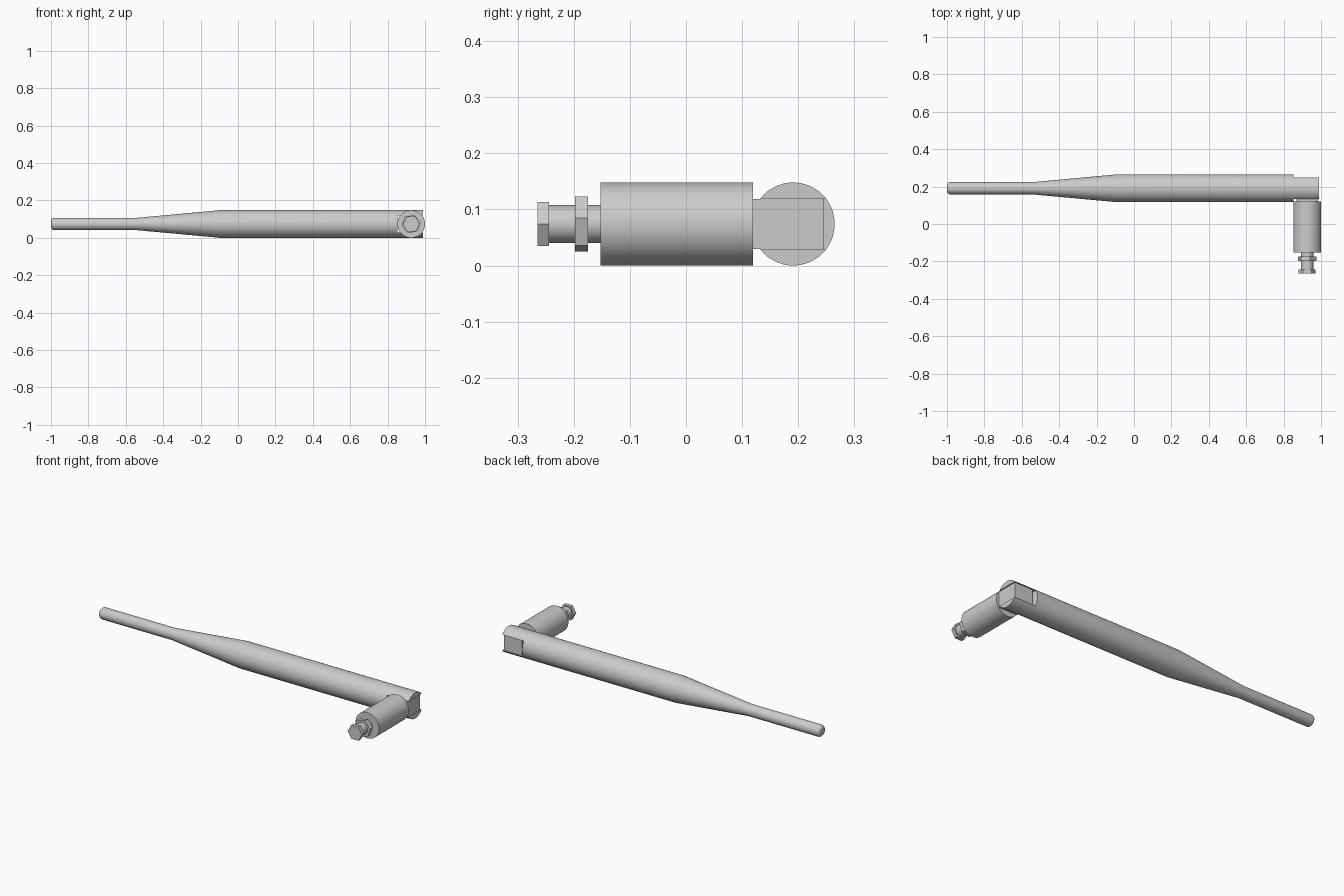
import bpy, bmesh
from math import pi, cos, sin, radians
from mathutils import Matrix

if "Cube" in bpy.data.objects:
    bpy.data.objects.remove(bpy.data.objects["Cube"])

AXIS_Y, AXIS_Z = 0.191, 0.074     # antenna axis runs along x
HINGE_X = 0.926                   # connector axis runs along -y
R = 0.074                         # main radius
TO_X = Matrix(((0, 0, 1), (1, 0, 0), (0, 1, 0))).to_4x4()    # profile axis -> +x
TO_Y = Matrix(((1, 0, 0), (0, 0, -1), (0, 1, 0))).to_4x4()   # profile axis -> -y


def finish(name, bm, smooth=True):
    bmesh.ops.recalc_face_normals(bm, faces=bm.faces)
    mesh = bpy.data.meshes.new(name)
    bm.to_mesh(mesh)
    bm.free()
    obj = bpy.data.objects.new(name, mesh)
    bpy.context.collection.objects.link(obj)
    if smooth:
        shade(obj)
    return obj


def shade(obj):
    bpy.ops.object.select_all(action='DESELECT')
    obj.select_set(True)
    bpy.context.view_layer.objects.active = obj
    bpy.ops.object.shade_smooth_by_angle(angle=radians(25))


def turned(name, profile, matrix, sides=64, start=0.0, smooth=True):
    """Capped solid of revolution from (position, radius) pairs."""
    bm = bmesh.new()
    rings = []
    for t, r in profile:
        angles = [start + 2 * pi * i / sides for i in range(sides)]
        rings.append([bm.verts.new((r * cos(a), r * sin(a), t)) for a in angles])
    for a, b in zip(rings, rings[1:]):
        for i in range(sides):
            j = (i + 1) % sides
            bm.faces.new((a[i], a[j], b[j], b[i]))
    bm.faces.new(rings[0])
    bm.faces.new(rings[-1])
    bm.transform(matrix)
    return finish(name, bm, smooth)


def box(name, lo, hi):
    bm = bmesh.new()
    bmesh.ops.create_cube(bm, size=1)
    size = [h - l for l, h in zip(lo, hi)]
    mid = [(h + l) / 2 for l, h in zip(lo, hi)]
    bm.transform(Matrix.Translation(mid) @ Matrix.Diagonal((*size, 1)))
    return finish(name, bm, False)


# Antenna whip: rounded thin tip, taper, thick sleeve
tip_r, fillet = 0.033, 0.018
whip_profile = [(-1 + fillet * (1 - sin(a)), tip_r - fillet * (1 - cos(a)))
                for a in [pi / 2 * (1 - i / 6) for i in range(7)]]
whip_profile += [(-0.54, tip_r), (-0.095, R), (0.99, R)]
whip = turned("antenna_whip", whip_profile,
              Matrix.Translation((0, AXIS_Y, AXIS_Z)) @ TO_X)

# Fork slot cut through the sleeve end
cutter = box("slot_cutter", (0.853, 0, AXIS_Z - 0.045), (1.1, 0.4, AXIS_Z + 0.045))
cutter.hide_render = True
slot = whip.modifiers.new("slot", 'BOOLEAN')
slot.operation = 'DIFFERENCE'
slot.solver = 'EXACT'
slot.object = cutter
bpy.context.view_layer.objects.active = whip
bpy.ops.object.modifier_apply(modifier="slot")
bpy.data.objects.remove(cutter, do_unlink=True)
shade(whip)

# Hinge tongue inside the fork
box("hinge_tongue", (HINGE_X - 0.0575, 0.115, AXIS_Z - 0.0445),
    (HINGE_X + 0.0575, 0.245, AXIS_Z + 0.0445))

# Connector barrel, shaft and hex nuts
side = Matrix.Translation((HINGE_X, 0, AXIS_Z)) @ TO_Y
turned("connector_barrel", [(-0.119, R), (0.152, R)], side)
turned("connector_shaft", [(0.15, 0.0335), (0.25, 0.0335)], side)
turned("lock_nut", [(0.175, 0.0515), (0.198, 0.0515)], side, 6, radians(12), False)
turned("end_nut", [(0.244, 0.0455), (0.265, 0.0455)], side, 6, 0, False)
